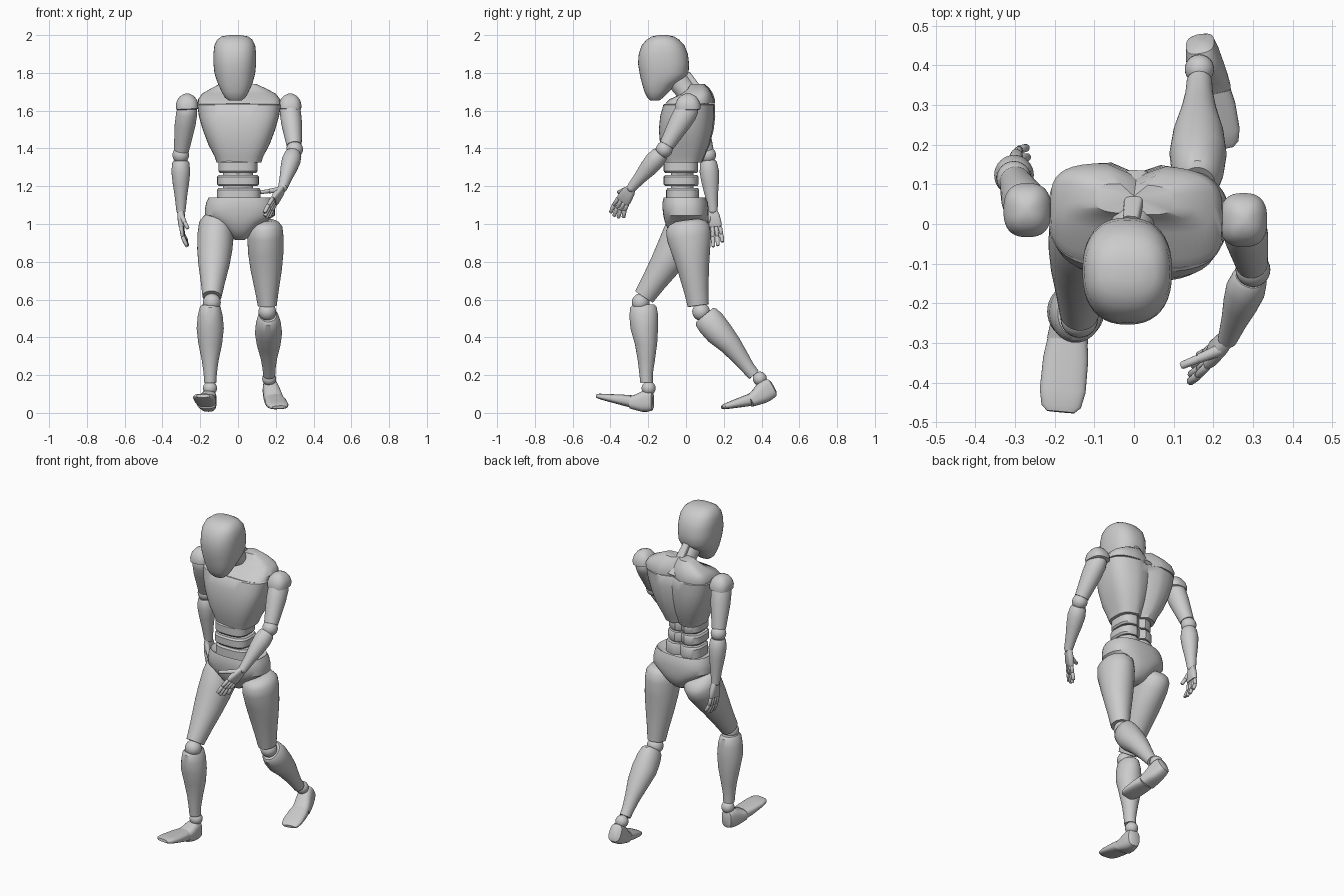
import bpy, bmesh, math
from mathutils import Vector as V

N = 40


def finish(name, bm):
    bmesh.ops.recalc_face_normals(bm, faces=bm.faces)
    me = bpy.data.meshes.new(name)
    bm.to_mesh(me)
    bm.free()
    ob = bpy.data.objects.new(name, me)
    bpy.context.collection.objects.link(ob)
    bpy.ops.object.select_all(action='DESELECT')
    ob.select_set(True)
    bpy.context.view_layer.objects.active = ob
    bpy.ops.object.shade_smooth_by_angle(angle=math.radians(35))
    return ob


def skin(name, rings, n=2.0, groove=0.0, seg=N):
    """Skin superellipse rings given as (centre, u, v, half_u, half_v)."""
    bm = bmesh.new()
    loops = []
    for c, u, v, a, b in rings:
        loop = []
        for i in range(seg):
            t = 2 * math.pi * i / seg
            cu, sv = math.cos(t), math.sin(t)
            p = c + u * math.copysign(abs(cu) ** (2 / n), cu) * a \
                  + v * math.copysign(abs(sv) ** (2 / n), sv) * b
            if i == seg // 4:
                p = p - v * groove
            loop.append(bm.verts.new(p))
        loops.append(loop)
    for l0, l1 in zip(loops, loops[1:]):
        for i in range(seg):
            j = (i + 1) % seg
            bm.faces.new((l0[i], l0[j], l1[j], l1[i]))
    bm.faces.new(loops[0])
    bm.faces.new(loops[-1])
    return finish(name, bm)


def limb(name, p0, p1, secs, n=2.0, side=(1, 0, 0), seg=N):
    """Sections are (t, half side, half depth, depth offset) along p0-p1."""
    p0, p1 = V(p0), V(p1)
    d = (p1 - p0).normalized()
    u = V(side)
    u = (u - d * u.dot(d)).normalized()
    v = d.cross(u)
    return skin(name, [(p0.lerp(p1, t) + v * o, u, v, a, b) for t, a, b, o in secs], n, seg=seg)


def stack(name, secs, n=3.0, yaw=0.0, groove=0.0):
    """Horizontal sections are (z, centre x, half x, y front, y back)."""
    return skin(name, [(V((cx, (yf + yb) / 2, z)), V((1, -yaw, 0)), V((0, 1, 0)), hx, (yb - yf) / 2)
                       for z, cx, hx, yf, yb in secs], n, groove)


def ball(name, p, r, scale=(1, 1, 1)):
    bm = bmesh.new()
    bmesh.ops.create_uvsphere(bm, u_segments=24, v_segments=14, radius=r)
    bmesh.ops.scale(bm, vec=scale, verts=bm.verts)
    bmesh.ops.translate(bm, vec=p, verts=bm.verts)
    return finish(name, bm)


# Head and neck
stack("head", [(1.655, -.015, .035, -.19, -.14), (1.67, -.015, .055, -.205, -.12),
               (1.70, -.015, .072, -.22, -.09), (1.74, -.015, .09, -.232, -.05),
               (1.77, -.016, .10, -.24, -.005), (1.80, -.017, .108, -.246, .014),
               (1.85, -.017, .113, -.254, .016), (1.90, -.017, .113, -.25, .01),
               (1.945, -.017, .108, -.235, -.008), (1.975, -.017, .094, -.21, -.035),
               (1.993, -.017, .07, -.18, -.065), (2.0, -.017, .03, -.145, -.1)], n=2.4)
limb("neck", (0, .05, 1.64), (-.01, -.075, 1.80), [(0, .065, .06, 0), (.5, .052, .055, 0), (1, .055, .06, 0)])
limb("neck_ridge", (.008, .12, 1.64), (-.008, .0, 1.79), [(0, .03, .02, 0), (1, .02, .025, 0)], n=4)

# Torso
stack("chest", [(1.325, .005, .118, -.112, .085), (1.36, .005, .13, -.122, .1),
                (1.42, .005, .162, -.136, .125), (1.50, .005, .192, -.142, .145),
                (1.57, .005, .212, -.135, .153), (1.63, .006, .222, -.118, .152),
                (1.635, .006, .217, -.112, .148)], yaw=.05, groove=.025)
stack("shoulder_yoke", [(1.637, .006, .218, -.108, .15), (1.66, .006, .217, -.085, .15),
                        (1.69, .005, .195, -.02, .14), (1.715, .003, .15, .01, .125),
                        (1.74, 0, .1, .025, .1)], n=3.5, yaw=.05, groove=.03)
for name, z0, z1, cx, hx, yf, yb in (("upper_belly_plate", 1.27, 1.335, 0, .104, -.118, .065),
                                     ("middle_belly_plate", 1.2, 1.26, 0, .11, -.118, .066),
                                     ("lower_belly_plate", 1.10, 1.19, .004, .116, -.105, .07)):
    stack(name, [(z0, cx, hx - .008, yf + .008, yb - .006), (z0 + .01, cx, hx, yf, yb),
                 (z1 - .01, cx, hx, yf, yb), (z1, cx, hx - .008, yf + .008, yb - .006)], groove=.02)
limb("waist_core", (0, -.02, 1.08), (0, -.02, 1.36), [(0, .08, .06, 0), (1, .08, .06, 0)])
stack("pelvis", [(.915, .01, .025, -.03, .04), (.935, .01, .05, -.065, .075), (.97, .01, .088, -.095, .105),
                 (1.01, .01, .135, -.112, .118), (1.045, .01, .185, -.12, .12), (1.08, .01, .185, -.124, .12),
                 (1.115, .01, .178, -.124, .115), (1.14, .01, .165, -.118, .105),
                 (1.125, .01, .14, -.1, .09)], n=2.5)

# Legs
THIGH = [(-.07, .05, .06, 0), (-.04, .075, .095, 0), (.02, .092, .115, 0), (.14, .096, .118, 0),
         (.35, .093, .1, 0), (.55, .083, .083, 0), (.8, .064, .066, 0), (1, .05, .056, 0)]
SHIN = [(0, .045, .058, 0), (.03, .055, .07, 0), (.14, .066, .076, 0), (.3, .072, .073, 0),
        (.5, .063, .059, -.006), (.72, .044, .045, -.004), (.88, .035, .036, 0), (1, .032, .033, 0)]
HEEL = [(0, .022, .035, 0), (.06, .036, .05, 0), (.25, .042, .058, .002), (.5, .046, .054, -.002),
        (.75, .05, .042, -.006), (1, .052, .033, -.006)]
TOE = [(0, .051, .032, 0), (.25, .057, .028, 0), (.7, .058, .019, 0), (.92, .05, .014, 0), (1, .035, .008, 0)]
LEGS = {"right": dict(hip=(-.115, .03, 1.0), thigh=(-.138, -.222, .615), knee=(-.138, -.24, .585),
                      shin=(-.147, -.226, .572), ankle=(-.147, -.209, .16),
                      heel=(-.15, -.172, .062), ball=(-.168, -.295, .062), toe=(-.185, -.474, .09)),
        "left": dict(hip=(.143, .008, .99), thigh=(.155, .065, .568), knee=(.155, .08, .535),
                     shin=(.16, .098, .518), ankle=(.165, .36, .2),
                     heel=(.165, .462, .138), ball=(.193, .335, .068), toe=(.216, .19, .03))}
for s, L in LEGS.items():
    limb(s + "_thigh", L["hip"], L["thigh"], THIGH)
    ball(s + "_knee", L["knee"], .047)
    limb(s + "_shin", L["shin"], L["ankle"], SHIN)
    ax = V(L["ankle"]).lerp(V(L["heel"]), .3)
    ball(s + "_ankle", ax, .037)
    limb(s + "_foot", L["heel"], L["ball"], HEEL, n=2.8)
    limb(s + "_toe", L["ball"], L["toe"], TOE, n=2.8)

# Arms
UPPER = [(-.12, .03, .04, 0), (-.05, .048, .056, 0), (.1, .056, .062, 0), (.35, .055, .058, 0),
         (.65, .047, .048, 0), (.9, .04, .04, 0)]
FORE = [(.1, .038, .038, 0), (.14, .045, .045, 0), (.3, .05, .051, 0), (.5, .044, .046, 0),
        (.75, .033, .034, 0), (1, .025, .026, 0)]
CAP = [(0, .05, .058, 0), (.05, .059, .068, 0), (.3, .06, .068, 0), (.6, .053, .058, 0),
       (.85, .036, .042, 0), (1, .012, .015, 0)]
ARMS = {"right": dict(sh=(-.268, .035, 1.61), el=(-.303, .115, 1.365), wr=(-.302, .142, 1.075),
                      knuckle=(-.298, .15, .985), tip=(-.268, .155, .885),
                      spread=(-.1, -1, 0), thumb=(-.265, .10, .975)),
        "left": dict(sh=(.275, .01, 1.61), el=(.3, -.115, 1.395), wr=(.237, -.288, 1.193),
                     knuckle=(.19, -.335, 1.12), tip=(.147, -.37, 1.04),
                     spread=(-.2, -.8, .55), thumb=(.118, -.358, 1.168))}
FINGER = [(0, .009, .009, 0), (.1, .011, .011, 0), (.9, .010, .010, 0), (1, .007, .007, 0)]
for s, A in ARMS.items():
    sh, el, wr, kn, tip, th = (V(A[k]) for k in ("sh", "el", "wr", "knuckle", "tip", "thumb"))
    out = V((math.copysign(1, sh.x), 0, 0))
    limb(s + "_shoulder_cap", sh + V((0, 0, -.005)), sh + out * .004 + V((0, 0, .08)), CAP, n=2.6)
    limb(s + "_upper_arm", sh, el, UPPER)
    ball(s + "_elbow", el, .044)
    limb(s + "_forearm", el, wr, FORE)
    # Hand: palm, four jointed fingers and a thumb
    ball(s + "_wrist", wr, .025)
    sp = V(A["spread"]).normalized()
    limb(s + "_palm", wr, kn, [(0, .022, .016, 0), (.3, .033, .019, 0), (.8, .04, .018, 0), (1, .038, .013, 0)],
         n=3, side=sp, seg=24)
    for i in range(4):
        a = kn + sp * (.03 - .02 * i)
        reach = (1, 1.06, 1, .8)[i]
        b = kn + (tip - kn) * reach + sp * (.036 - .025 * i)
        curl = (kn - wr).normalized()
        m = a.lerp(b, .5) + (curl - (tip - kn).normalized()) * .03
        limb(f"{s}_finger_{i + 1}_base", a, m, FINGER, side=sp, seg=12)
        limb(f"{s}_finger_{i + 1}_tip", m, b, FINGER, side=sp, seg=12)
    root = wr.lerp(kn, .3) + sp * .018
    mid = root.lerp(th, .55)
    limb(s + "_thumb_base", root, mid, [(0, .016, .016, 0), (1, .012, .012, 0)], side=sp, seg=12)
    limb(s + "_thumb_tip", mid, th, FINGER, side=sp, seg=12)
